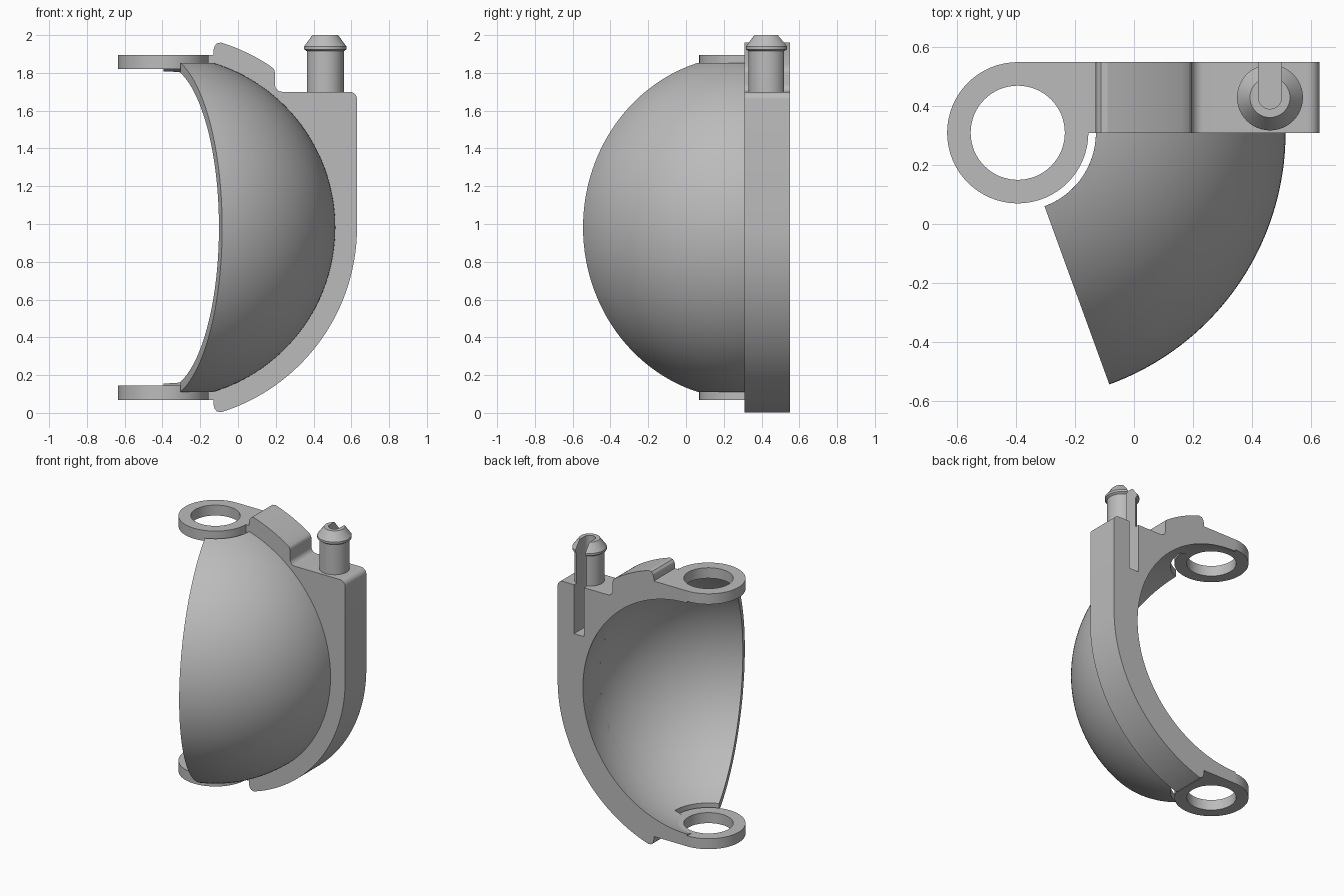
import bpy, bmesh
from math import sin, cos, radians, sqrt, pi
from mathutils import Matrix, Vector

old = bpy.data.objects.get("Cube")
if old:
    bpy.data.objects.remove(old, do_unlink=True)

# Main dimensions
HX, HY, MID = -0.395, 0.31, 0.982      # hinge axis and mid height
OUTER, INNER, RIM = 0.91, 0.86, 1.025  # shell and frame radii
GAP = 0.266                            # shell clearance around the hinge
BACK = 0.55
PX, PY = 0.462, 0.43                   # latch post centre

grey = bpy.data.materials.new("light grey")
grey.use_nodes = True
colour = (0.5, 0.5, 0.5, 1)
grey.diffuse_color = colour
grey.node_tree.nodes["Principled BSDF"].inputs["Base Color"].default_value = colour


def arc(cx, cy, r, start, end, n):
    """Points on a circular arc, angles in degrees."""
    angles = [radians(start + (end - start) * i / n) for i in range(n + 1)]
    return [(cx + r * cos(a), cy + r * sin(a)) for a in angles]


def finish(bm, name):
    bmesh.ops.recalc_face_normals(bm, faces=bm.faces)
    mesh = bpy.data.meshes.new(name)
    bm.to_mesh(mesh)
    bm.free()
    mesh.materials.append(grey)
    ob = bpy.data.objects.new(name, mesh)
    bpy.context.collection.objects.link(ob)
    return ob


def prism(name, points, place, depth):
    """Extrude a flat outline; place maps (u, v) to a 3D point."""
    bm = bmesh.new()
    face = bm.faces.new([bm.verts.new(place(u, v)) for u, v in points])
    ext = bmesh.ops.extrude_face_region(bm, geom=[face])["geom"]
    bmesh.ops.translate(bm, vec=depth, verts=[g for g in ext if isinstance(g, bmesh.types.BMVert)])
    return finish(bm, name)


def lathe(name, profile, x, y, start=0, sweep=360, steps=64):
    """Turn a closed (radius, height) profile about a vertical axis."""
    bm = bmesh.new()
    verts = [bm.verts.new((r, 0, z)) for r, z in profile]
    edges = [bm.edges.new((verts[i - 1], verts[i])) for i in range(len(verts))]
    if sweep < 360:
        bm.faces.new(verts)
    bmesh.ops.spin(bm, geom=verts + edges, cent=(0, 0, 0), axis=(0, 0, 1),
                   angle=radians(sweep), steps=steps)
    bmesh.ops.remove_doubles(bm, verts=bm.verts, dist=1e-5)
    bm.transform(Matrix.Translation((x, y, 0)) @ Matrix.Rotation(radians(start), 4, "Z"))
    return finish(bm, name)


def cut(ob, cutters):
    bpy.context.view_layer.objects.active = ob
    for c in cutters:
        m = ob.modifiers.new("cut", "BOOLEAN")
        m.operation, m.solver, m.object = "DIFFERENCE", "EXACT", c
        bpy.ops.object.modifier_apply(modifier=m.name)


# Quarter-round cover shell, open where it meets the frame
def shell_arc(r, n):
    h = sqrt(r * r - GAP * GAP)
    top = 90 - 180 / pi * (GAP / h - (GAP / h) ** 3 / 3)
    return arc(0, MID, r, -top, top, n)


shell = lathe("cover_shell", shell_arc(OUTER, 72) + shell_arc(INNER, 72)[::-1],
              HX, HY, -70, 70, 40)

# Frame outline: hinge arm, stop lug, latch shoulder, round lower edge, lower arm
arm = 0.913
outline = [(HX, MID + arm), (-0.13, MID + arm), (-0.13, 1.92), (-0.124, 1.942), (-0.112, 1.956)]
outline += arc(HX, MID, RIM, 72.7, 57.2, 14)
outline += arc(0.155, 1.80, 0.04, 40, 0, 5)
outline += arc(0.235, 1.74, 0.04, 180, 270, 8)
outline += arc(0.59, 1.66, 0.04, 90, 0, 8)
outline += arc(HX, MID, RIM, 0, -72.7, 48)
outline += [(-0.112, 0.008), (-0.124, 0.022), (-0.13, 0.044), (-0.13, MID - arm), (HX, MID - arm)]
frame = prism("frame", outline, lambda u, v: (u, HY, v), Vector((0, BACK - HY, 0)))

# Latch post with a barbed tip
post = lathe("latch_post", [(0, 1.67), (0.098, 1.67), (0.098, 1.915), (0.112, 1.925),
                            (0.112, 1.94), (0.068, 2.0), (0, 2.0)], PX, PY, steps=48)

# Hinge rings, upper and lower
for name, side in (("upper_hinge_ring", 1), ("lower_hinge_ring", -1)):
    low, high = MID + side * 0.838, MID + side * arm
    lathe(name, [(0.16, low), (0.24, low), (0.24, high), (0.16, high)], HX, HY)

# Cutters: round cavity, hinge bore, latch slot
bm = bmesh.new()
bmesh.ops.create_uvsphere(bm, u_segments=144, v_segments=96, radius=INNER)
bmesh.ops.translate(bm, vec=(HX, HY, MID), verts=bm.verts)
cavity = finish(bm, "cavity_cutter")
bore = prism("bore_cutter", arc(HX, HY, 0.16, 0, 360, 64)[:-1],
             lambda u, v: (u, v, -0.2), Vector((0, 0, 3)))
slot = prism("slot_cutter", [(PX + 0.039, 0.7)] + arc(PX, PY, 0.039, 0, -180, 16) + [(PX - 0.039, 0.7)],
             lambda u, v: (u, v, 1.35), Vector((0, 0, 1)))
cut(frame, [cavity, bore, slot])
cut(post, [slot])
for c in (cavity, bore, slot):
    bpy.data.objects.remove(c, do_unlink=True)

# Smooth the round surfaces and keep the machined edges crisp
bpy.ops.object.select_all(action="DESELECT")
for ob in bpy.context.collection.objects:
    if ob.type == "MESH" and grey.name in ob.data.materials:
        ob.select_set(True)
        bpy.context.view_layer.objects.active = ob
bpy.ops.object.shade_smooth_by_angle(angle=radians(25))
